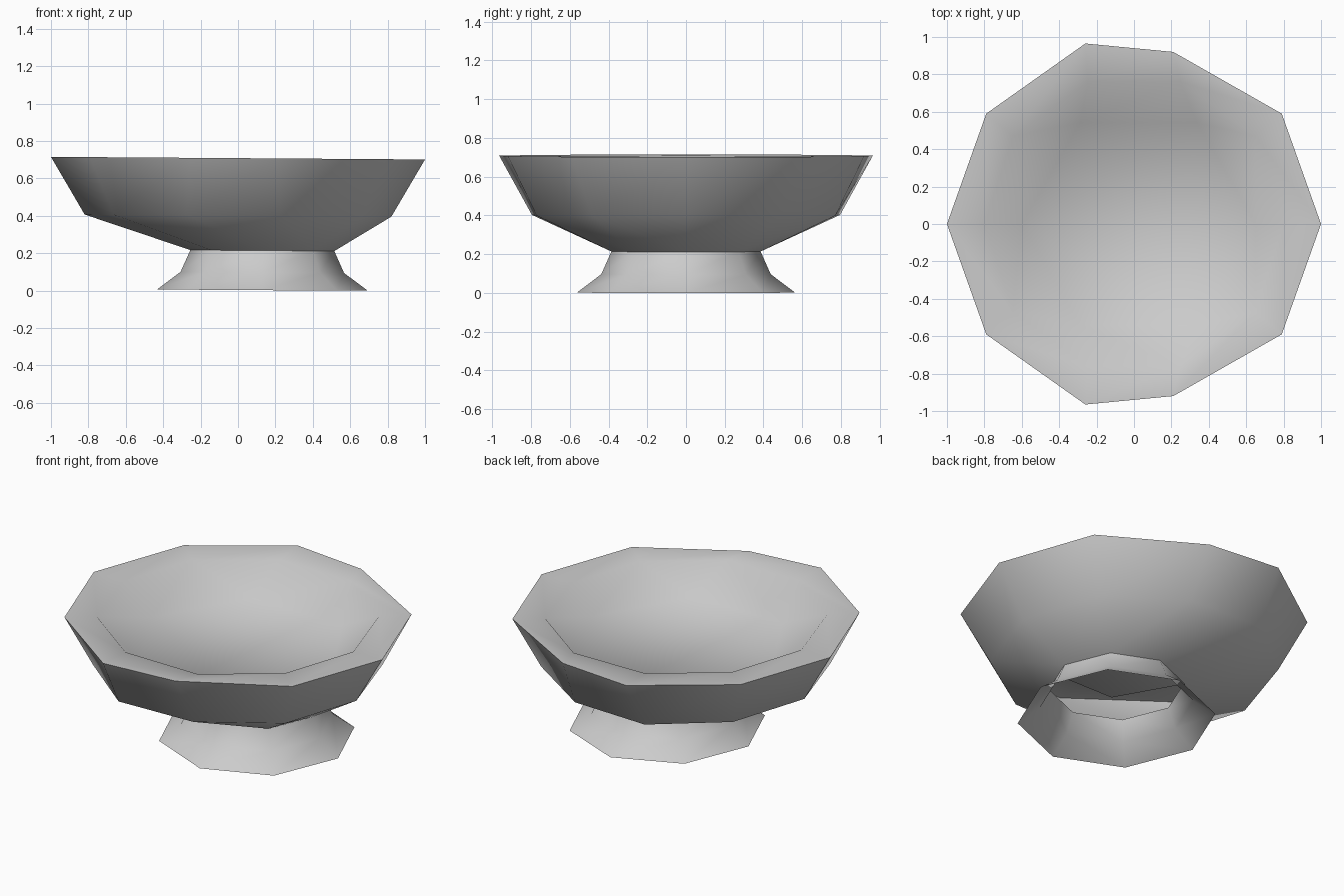
import bpy, bmesh, math

default = bpy.data.objects.get("Cube")
if default:
    bpy.data.objects.remove(default, do_unlink=True)

# One plain grey for the whole dish
GREY = (0.6, 0.6, 0.6, 1)
grey = bpy.data.materials.new("plain grey")
grey.use_nodes = True
grey.diffuse_color = GREY
grey.node_tree.nodes["Principled BSDF"].inputs["Base Color"].default_value = GREY

FOOT_X = 0.13    # the foot sits off centre
TILT = 0.007     # slight lean of the whole dish


def regular(n):
    return [(math.cos(2 * math.pi * i / n), math.sin(2 * math.pi * i / n)) for i in range(n)]


def mirrored(half):
    """Ten-sided outline from four points of its back half."""
    return [(1, 0)] + half + [(-1, 0)] + [(x, -y) for x, y in reversed(half)]


# Outlines: the rim and the belly crease are slightly uneven
SIX, EIGHT, TEN = regular(6), regular(8), regular(10)
RIM = mirrored([(0.79, 0.59), (0.21, 0.92), (-0.26, 0.965), (-0.79, 0.59)])
BELLY = mirrored([(0.81, 0.59), (0.28, 0.94), (-0.33, 0.97), (-0.81, 0.59)])


def loft(name, profile, floor):
    """Skin rings of (outline, radius, height, x offset); floor closes the last ring."""
    bm = bmesh.new()
    rings, loops = [], []
    for outline, r, z, dx in profile:
        ring = []
        for px, py in outline:
            x = px * r + dx
            ring.append(bm.verts.new((x, py * r, max(0, z + 0.003 - TILT * x))))
        rings.append(ring)
        loops.append([bm.edges.new((ring[i - 1], ring[i])) for i in range(len(ring))])
    for k in range(len(rings) - 1):
        low, high = rings[k], rings[k + 1]
        if len(low) == len(high):
            for i in range(len(low)):
                bm.faces.new((low[i - 1], low[i], high[i], high[i - 1]))
        else:
            bmesh.ops.bridge_loops(bm, edges=loops[k] + loops[k + 1])
    if floor:
        bm.faces.new(rings[-1])
    bmesh.ops.recalc_face_normals(bm, faces=bm.faces[:])
    mesh = bpy.data.meshes.new(name)
    bm.to_mesh(mesh)
    bm.free()
    mesh.materials.append(grey)
    obj = bpy.data.objects.new(name, mesh)
    bpy.context.collection.objects.link(obj)
    bpy.ops.object.select_all(action='DESELECT')
    obj.select_set(True)
    bpy.context.view_layer.objects.active = obj
    bpy.ops.object.shade_smooth_by_angle(angle=math.radians(60))


# Flared foot, a hollow tube open into the bowl's double wall
loft("foot", [(EIGHT, 0.563, 0.0, FOOT_X), (EIGHT, 0.437, 0.095, FOOT_X),
              (EIGHT, 0.385, 0.212, FOOT_X)], False)

# Bowl: outer wall, rim, flat lip, then a shallow hollow with a six-sided flat floor
loft("bowl", [(EIGHT, 0.385, 0.212, FOOT_X), (BELLY, 0.82, 0.398, 0), (RIM, 1.0, 0.705, 0),
              (TEN, 0.8, 0.7, 0), (SIX, 0.625, 0.53, 0.025)], True)
